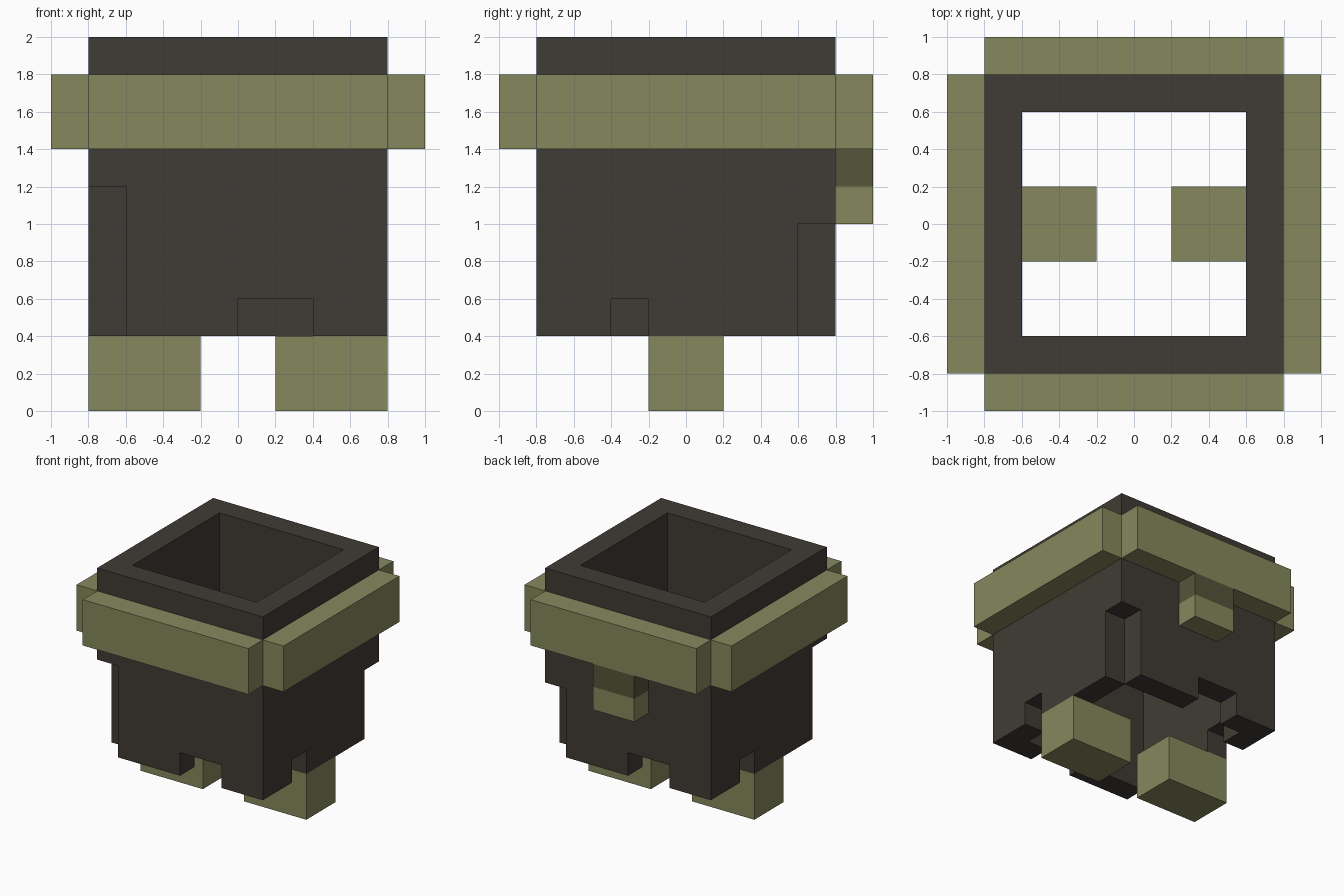
import bpy, bmesh
from mathutils import Vector

if "Cube" in bpy.data.objects:
    bpy.data.objects.remove(bpy.data.objects["Cube"])

U = 0.2  # block unit


def material(name, color):
    m = bpy.data.materials.new(name)
    m.diffuse_color = (*color, 1)
    m.use_nodes = True
    m.node_tree.nodes["Principled BSDF"].inputs["Base Color"].default_value = m.diffuse_color
    return m


CHARCOAL = material("charcoal", (0.051, 0.044, 0.035))
OLIVE = material("olive", (0.238, 0.250, 0.110))
DARK_OLIVE = material("dark olive", (0.093, 0.089, 0.042))


def add_object(name, bm, mat):
    mesh = bpy.data.meshes.new(name)
    bm.to_mesh(mesh)
    bm.free()
    mesh.materials.append(mat)
    obj = bpy.data.objects.new(name, mesh)
    bpy.context.collection.objects.link(obj)
    return obj


def box(name, lo, hi, mat):
    lo, hi = Vector(lo), Vector(hi)
    bm = bmesh.new()
    bmesh.ops.create_cube(bm, size=1)
    for v in bm.verts:
        v.co = (lo + hi) / 2 + v.co * (hi - lo)
    return add_object(name, bm, mat)


# Tunic: open square tube one block thick, with a ragged lower hem.
# Hem start height (in blocks) for the torn columns; others start at 2.
torn = {(0, 0): 6, (4, 0): 3, (5, 0): 3, (7, 2): 3,
        (7, 7): 5, (2, 7): 3, (3, 7): 3, (0, 5): 3}
cells = {(i, j, k)
         for i in range(8) for j in range(8) if i in (0, 7) or j in (0, 7)
         for k in range(torn.get((i, j), 2), 10)}
bm = bmesh.new()
for c in cells:
    for axis in range(3):
        for side in (-1, 1):
            n = list(c)
            n[axis] += side
            if tuple(n) in cells:
                continue
            a, b = (axis + 1) % 3, (axis + 2) % 3
            quad = []
            for da, db in ((0, 0), (1, 0), (1, 1), (0, 1)):
                p = Vector(c)
                p[axis] += max(side, 0)
                p[a] += da
                p[b] += db
                quad.append(bm.verts.new((p - Vector((4, 4, 0))) * U))
            bm.faces.new(quad if side > 0 else quad[::-1])
bmesh.ops.remove_doubles(bm, verts=bm.verts, dist=0.001)
bmesh.ops.dissolve_limit(bm, angle_limit=0.01, verts=bm.verts, edges=bm.edges)
add_object("tunic", bm, CHARCOAL)

# Belt: four bars around the tunic
for s, fb, lr in ((-1, "front", "left"), (1, "back", "right")):
    near, far = sorted((0.8 * s, 1.0 * s))
    box(f"belt_{fb}", (-0.8, near, 1.4), (0.8, far, 1.8), OLIVE)
    box(f"belt_{lr}", (near, -0.8, 1.4), (far, 0.8, 1.8), OLIVE)
    # Feet under the side walls
    inner, outer = sorted((0.2 * s, 0.8 * s))
    box(f"foot_{lr}", (inner, -0.2, 0), (outer, 0.2, 0.4), OLIVE)

# Belt tail hanging at the back: dark knot with a light tip
box("tail_knot", (-0.2, 0.8, 1.2), (0.2, 1.0, 1.4), DARK_OLIVE)
box("tail_tip", (-0.2, 0.8, 1.0), (0.2, 1.0, 1.2), OLIVE)
